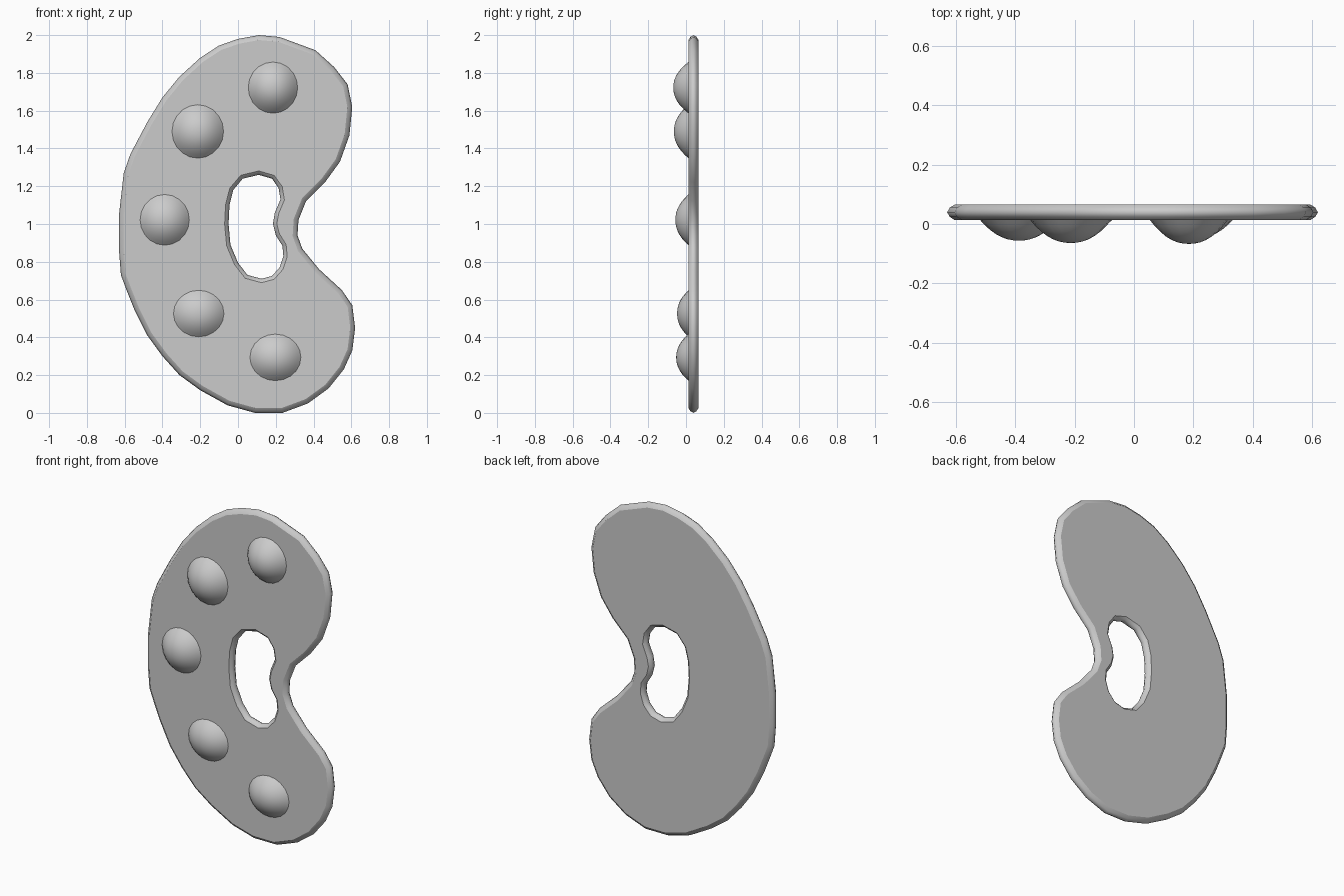
import bpy, bmesh, math
from mathutils import Vector

if "Cube" in bpy.data.objects:
    bpy.data.objects.remove(bpy.data.objects["Cube"])

Y_FRONT, Y_BACK = 0.013, 0.066

# Kidney outline and thumb hole as (x, z) in hundredths, clockwise from the top
OUTLINE = [(0,198),(11,200),(22,199),(41,192),(51,183),(58,174),(60.5,162),(59,147),
           (54,133),(46,122),(36,112),(32,102),(31.5,94),(34,87),(43,76),(55,65),
           (60.5,57),(62,45),(60.5,33),(56,23),(48,13),(37,5),(23.5,0),(9,0),(-5.5,4),
           (-20,12),(-31,20),(-40,30),(-48,41),(-55,55),(-59,65),(-62,73),(-63,86),
           (-63,105),(-60.5,127),(-57,137),(-48,154),(-40,167),(-31,178),(-20,188),(-10,194.5)]
HOLE = [(11,126),(18,124),(21.5,119),(22.5,113),(19.5,106),(18.5,100),(20,94),(23.5,88.5),
        (24,83),(22,77),(18,72.5),(12.5,71),(5,73),(0,79.5),(-4,89),(-5,100),(-4.5,110),
        (-2.5,118),(2.5,124)]
# Paint blobs: x, z, radius x, radius z, front y
BLOBS = [(0.185,1.722,.134,.139,-.067), (-0.213,1.49,.14,.145,-.064),
         (-0.388,1.022,.134,.138,-.056), (-0.208,.526,.138,.127,-.047),
         (0.198,.294,.139,.127,-.052)]


def ring(bm, pts, inset, y, side):
    """Loop of edges, moved along the averaged normal into the board."""
    P = [Vector((x / 100, z / 100)) for x, z in pts]
    verts = []
    for i, p in enumerate(P):
        t = (P[(i + 1) % len(P)] - P[i - 1]).normalized()
        q = p + Vector((t.y, -t.x)) * inset * side
        verts.append(bm.verts.new((q.x, y, q.y)))
    return verts


def add_object(name, bm):
    bmesh.ops.recalc_face_normals(bm, faces=bm.faces)
    me = bpy.data.meshes.new(name)
    bm.to_mesh(me)
    bm.free()
    ob = bpy.data.objects.new(name, me)
    bpy.context.collection.objects.link(ob)
    return ob


# Board: rounded rims on outline and hole, joined by flat caps
bm = bmesh.new()
mid = (Y_FRONT + Y_BACK) / 2
rim = [(.026, Y_FRONT), (.009, Y_FRONT + .011), (0, mid), (.009, Y_BACK - .011), (.026, Y_BACK)]
caps = {0: [], len(rim) - 1: []}
for pts, side, scale in ((OUTLINE, 1, 1), (HOLE, -1, .8)):
    rings = [ring(bm, pts, d * scale, y, side) for d, y in rim]
    n = len(pts)
    for a, b in zip(rings, rings[1:]):
        for i in range(n):
            j = (i + 1) % n
            bm.faces.new((a[i], a[j], b[j], b[i])).smooth = True
    for k in caps:
        r = rings[k]
        caps[k] += [bm.edges.get((r[i], r[(i + 1) % n])) for i in range(n)]
for k, edges in caps.items():
    y = rim[k][1]
    bmesh.ops.triangle_fill(bm, edges=edges, use_beauty=True, normal=(0, -1 if k == 0 else 1, 0))
    for e in edges:
        e.smooth = False
add_object("palette_board", bm)

# Paint blobs: low domes resting on the front face
SEG, RINGS = 20, 7
for num, (cx, cz, rx, rz, tip) in enumerate(BLOBS, 1):
    bm = bmesh.new()
    base = Y_FRONT + .004
    loops = []
    for k in range(RINGS):
        s = 1 - k / RINGS
        y = base + (tip - base) * (1 - s ** 2.2)
        loops.append([bm.verts.new((cx + rx * s * math.cos(a), y, cz + rz * s * math.sin(a)))
                      for a in (2 * math.pi * i / SEG for i in range(SEG))])
    for a, b in zip(loops, loops[1:]):
        for i in range(SEG):
            j = (i + 1) % SEG
            bm.faces.new((a[i], a[j], b[j], b[i]))
    top = bm.verts.new((cx, tip, cz))
    for i in range(SEG):
        bm.faces.new((loops[-1][i], loops[-1][(i + 1) % SEG], top))
    for f in bm.faces:
        f.smooth = True
    bm.faces.new(loops[0]).smooth = False
    for i in range(SEG):
        bm.edges.get((loops[0][i], loops[0][(i + 1) % SEG])).smooth = False
    add_object(f"paint_blob_{num}", bm)
